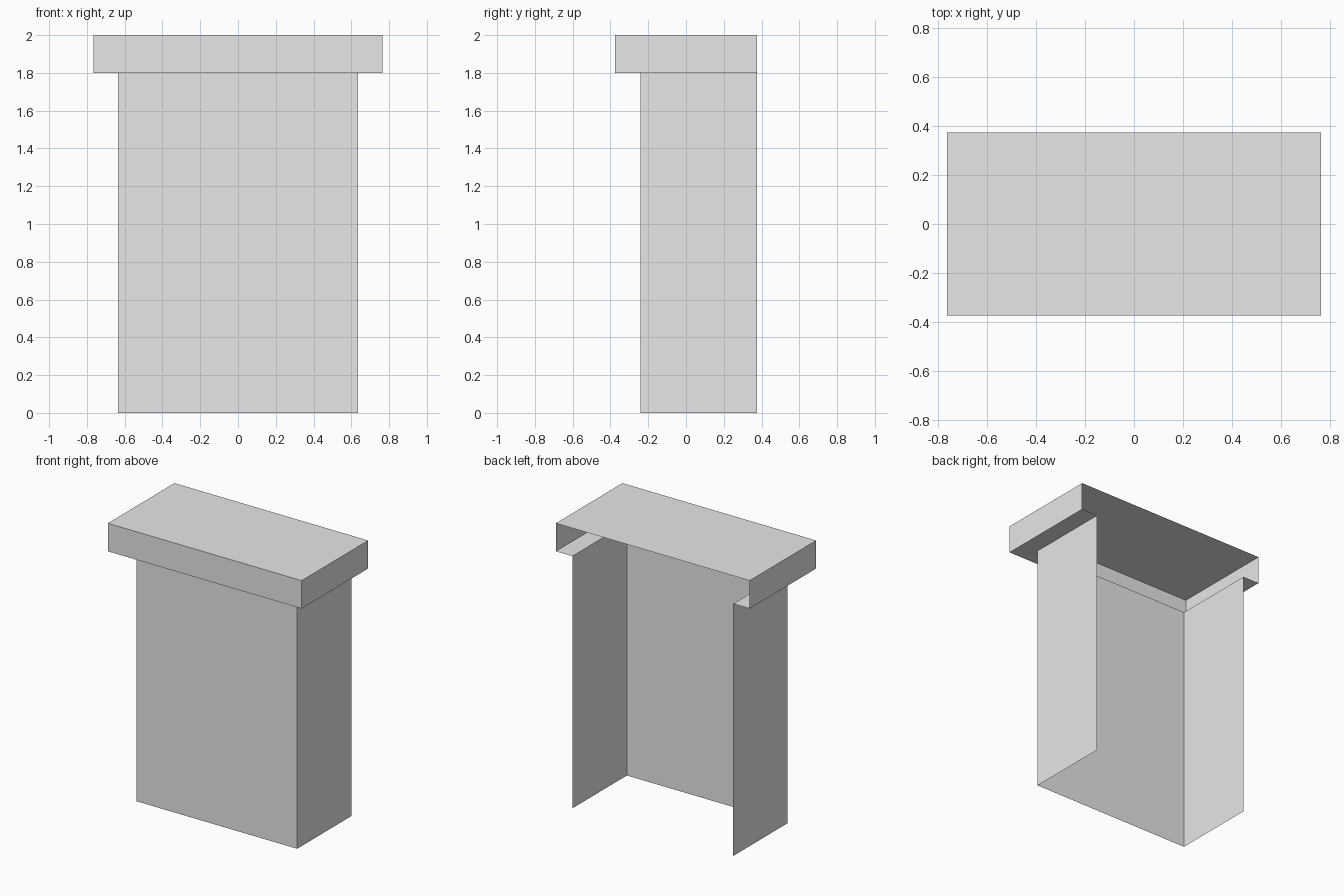
import bpy, bmesh

if "Cube" in bpy.data.objects:
    bpy.data.objects.remove(bpy.data.objects["Cube"])

grey = bpy.data.materials.new("light_grey")
grey.diffuse_color = (0.8, 0.8, 0.8, 1)
grey.use_nodes = True
grey.node_tree.nodes["Principled BSDF"].inputs["Base Color"].default_value = grey.diffuse_color

BACK = 0.375               # shared open back plane
BODY_X, BODY_Y = 0.635, -0.24
CAP_X, CAP_Y = 0.765, -0.375
CAP_Z, TOP = 1.8, 2.0


def u_outline(half_x, front_y):
    """Plan of a three-sided wall, open at the back."""
    return [(-half_x, BACK), (-half_x, front_y), (half_x, front_y), (half_x, BACK)]


def strip(bm, lower, upper):
    """Join two outlines with a strip of faces."""
    for i in range(len(lower) - 1):
        bm.faces.new((lower[i], lower[i + 1], upper[i + 1], upper[i]))


def ring(bm, outline, z):
    return [bm.verts.new((x, y, z)) for x, y in outline]


def finish(name, bm):
    mesh = bpy.data.meshes.new(name)
    bm.to_mesh(mesh)
    bm.free()
    mesh.materials.append(grey)
    obj = bpy.data.objects.new(name, mesh)
    bpy.context.collection.objects.link(obj)


body = u_outline(BODY_X, BODY_Y)
cap = u_outline(CAP_X, CAP_Y)

# Body: thin front and side panels
bm = bmesh.new()
strip(bm, ring(bm, body, 0), ring(bm, body, CAP_Z))
finish("body_panels", bm)

# Cap: overhang underside, rim and flat top
bm = bmesh.new()
inner, lower, upper = ring(bm, body, CAP_Z), ring(bm, cap, CAP_Z), ring(bm, cap, TOP)
strip(bm, inner, lower)
strip(bm, lower, upper)
bm.faces.new(upper)
finish("cap", bm)
